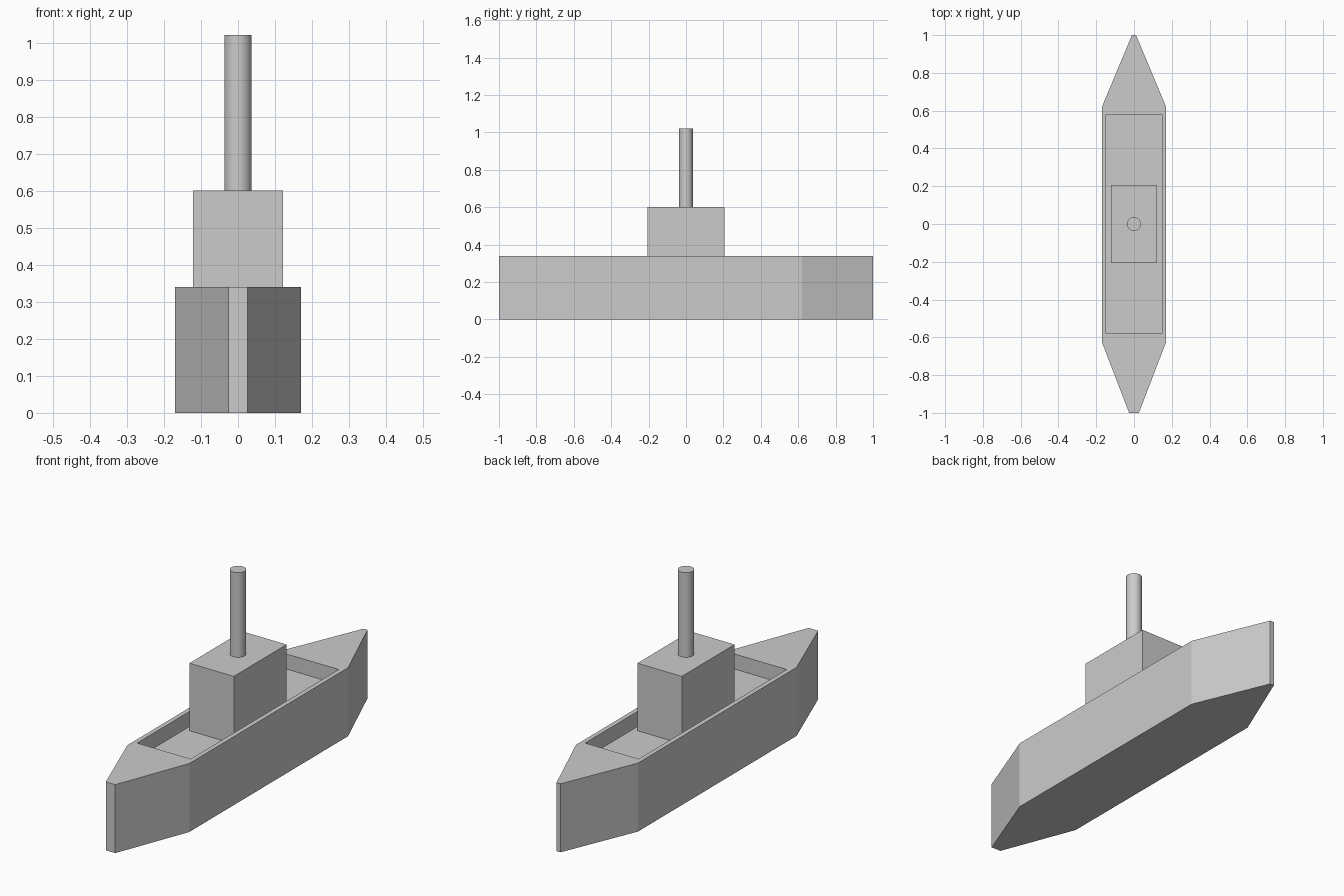
import bpy, bmesh

if "Cube" in bpy.data.objects:
    bpy.data.objects.remove(bpy.data.objects["Cube"])

DECK, FLOOR, ROOF, TOP = 0.34, 0.265, 0.60, 1.02


def prism(name, outline, z0, z1):
    """Extrude a flat outline from z0 up to z1."""
    bm = bmesh.new()
    base = bm.faces.new([bm.verts.new((x, y, z0)) for x, y in outline])
    new = bmesh.ops.extrude_face_region(bm, geom=[base], use_keep_orig=True)["geom"]
    verts = [v for v in new if isinstance(v, bmesh.types.BMVert)]
    bmesh.ops.translate(bm, verts=verts, vec=(0, 0, z1 - z0))
    bmesh.ops.recalc_face_normals(bm, faces=bm.faces[:])
    mesh = bpy.data.meshes.new(name)
    bm.to_mesh(mesh)
    bm.free()
    obj = bpy.data.objects.new(name, mesh)
    bpy.context.collection.objects.link(obj)
    return obj


def rect(hx, hy):
    return [(-hx, -hy), (hx, -hy), (hx, hy), (-hx, hy)]


# Hull: half outline mirrored, blunt stern and narrow bow
half = [(0.026, -1), (0.17, -0.625), (0.17, 0.62), (0.011, 1)]
hull = prism("hull", half + [(-x, y) for x, y in reversed(half)], 0, DECK)

# Sunken deck cut into the hull
cutter = prism("deck_cutter", rect(0.147, 0.581), FLOOR, DECK + 0.1)
cutter.hide_render = True
cut = hull.modifiers.new("sunken_deck", 'BOOLEAN')
cut.operation, cut.solver, cut.object = 'DIFFERENCE', 'EXACT', cutter
bpy.context.view_layer.objects.active = hull
bpy.ops.object.modifier_apply(modifier=cut.name)
bpy.data.objects.remove(cutter)

# Cabin standing on the sunken deck
prism("cabin", rect(0.122, 0.207), FLOOR, ROOF)

# Funnel on the cabin roof
bpy.ops.mesh.primitive_cylinder_add(vertices=32, radius=0.037, depth=TOP - ROOF,
                                    location=(0, 0, (TOP + ROOF) / 2))
bpy.context.object.name = "funnel"
bpy.ops.object.shade_smooth_by_angle()
